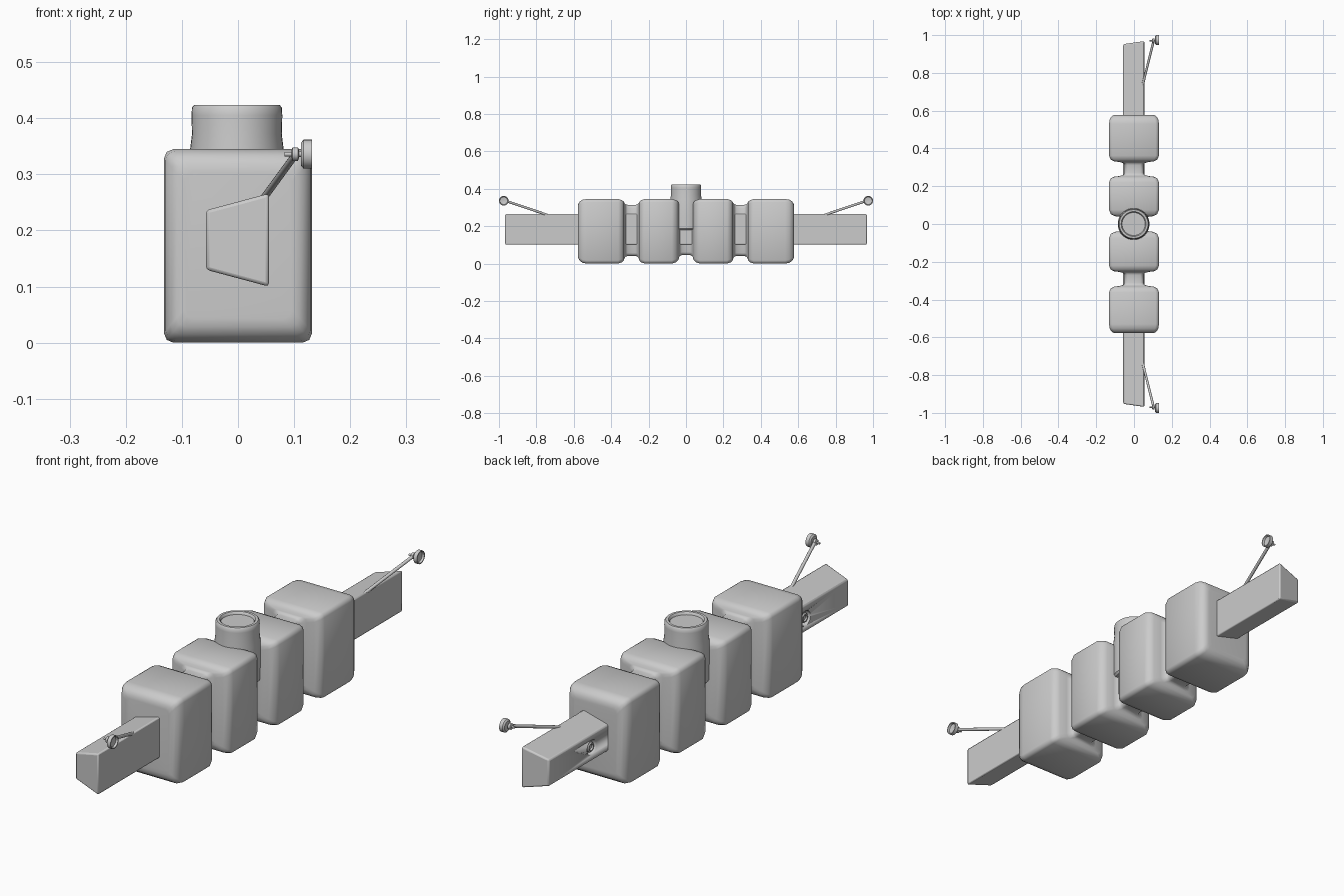
import bpy, bmesh, math
from mathutils import Vector

if "Cube" in bpy.data.objects:
    bpy.data.objects.remove(bpy.data.objects["Cube"])


def finish(name, bm, angle=35):
    bmesh.ops.recalc_face_normals(bm, faces=bm.faces)
    me = bpy.data.meshes.new(name)
    bm.to_mesh(me)
    bm.free()
    ob = bpy.data.objects.new(name, me)
    bpy.context.collection.objects.link(ob)
    bpy.ops.object.select_all(action='DESELECT')
    ob.select_set(True)
    bpy.context.view_layer.objects.active = ob
    bpy.ops.object.shade_smooth_by_angle(angle=math.radians(angle))
    return ob


def loft(name, rings, angle=35):
    bm = bmesh.new()
    loops = [[bm.verts.new(p) for p in r] for r in rings]
    n = len(loops[0])
    for a, b in zip(loops, loops[1:]):
        for i in range(n):
            j = (i + 1) % n
            bm.faces.new((a[i], a[j], b[j], b[i]))
    bm.faces.new(loops[0])
    bm.faces.new(loops[-1])
    return finish(name, bm, angle)


def lathe(name, profile, centre, axis=(0, 0, 1), n=32):
    # profile holds (radius, distance along axis)
    q = Vector((0, 0, 1)).rotation_difference(Vector(axis).normalized())
    c = Vector(centre)
    return loft(name, [[c + q @ Vector((r * math.cos(2 * math.pi * i / n),
                                        r * math.sin(2 * math.pi * i / n), h))
                        for i in range(n)] for r, h in profile])


def section(y, hx, lo, hi):
    # rounded rectangle across the body
    c = 0.017
    pts = []
    for sx, zc, a0 in ((1, hi - c, 0), (-1, hi - c, 90), (-1, lo + c, 180), (1, lo + c, 270)):
        for k in range(3):
            a = math.radians(a0 + 45 * k)
            pts.append((sx * (hx - c) + c * math.cos(a), y, zc + c * math.sin(a)))
    return pts


# Body: four rounded blocks joined by narrow necks
half = [(0.022, .05, .045, .310), (0.033, .056, .040, .314), (0.038, .075, .030, .322),
        (0.042, .104, .018, .330), (0.053, .123, .007, .339), (0.075, .132, 0, .345),
        (0.220, .132, 0, .345), (0.240, .124, .007, .339), (0.250, .106, .018, .330),
        (0.254, .075, .030, .322), (0.260, .056, .038, .316), (0.270, .05, .040, .314),
        (0.312, .05, .040, .314), (0.322, .056, .038, .316), (0.328, .075, .030, .322),
        (0.332, .106, .018, .330), (0.342, .124, .007, .339), (0.362, .132, 0, .345),
        (0.530, .132, 0, .345), (0.552, .129, .004, .342), (0.568, .120, .015, .332),
        (0.576, .109, .028, .319), (0.578, .096, .042, .304)]
full = [(-y, *r) for y, *r in reversed(half)] + half
loft("body_blocks", [section(*s) for s in full], 45)

# Long trapezoid beam with slanted ends
ends = []
for s in (-1, 1):
    ends.append([(.055, s * .968, .100), (.055, s * .968, .266),
                 (-.057, s * .952, .236), (-.057, s * .952, .130)])
beam = loft("beam", ends, 25)
bev = beam.modifiers.new("edges", 'BEVEL')
bev.width = 0.006
bev.segments = 2

# Round sockets on the back side of the beam
for s in (-1, 1):
    cut = lathe("socket_cutter", [(.030, -.02), (.030, .02)], (-.057, s * .68, .183), (1, 0, 0))
    cut.hide_render = True
    cut.hide_set(True)
    b = beam.modifiers.new("socket", 'BOOLEAN')
    b.operation = 'DIFFERENCE'
    b.object = cut
    lathe("socket_insert", [(.020, -.025), (.020, -.006), (.016, -.002), (.012, -.002),
                            (.010, -.008), (.001, -.008)],
          (-.057, s * .68, .183), (-1, 0, 0), 24)

# Central cap with shallow dished top
lathe("centre_cap", [(.001, .18), (.076, .18), (.083, .188), (.084, .25), (.084, .34),
                     (.080, .372), (.081, .405), (.080, .419), (.076, .424), (.066, .424),
                     (.063, .421), (.061, .414), (.001, .414)], (-.002, 0, 0), n=40)

# Stalks with small cups at both ends
for s in (-1, 1):
    a, b = Vector((.046, s * .735, .258)), Vector((.103, s * .966, .336))
    lathe("stalk", [(.0065, 0), (.0065, (b - a).length)], a, b - a, 12)
    lathe("stalk_joint", [(.004, -.020), (.004, -.008), (.012, -.006), (.012, .004),
                          (.005, .006), (.005, .014)], (.103, s * .970, .336), (1, 0, 0), 16)
    lathe("end_cup", [(.001, 0), (.020, 0), (.026, .005), (.026, .020), (.022, .020),
                      (.020, .012), (.001, .009)], (.112, s * .974, .336), (1, 0, 0), 24)
